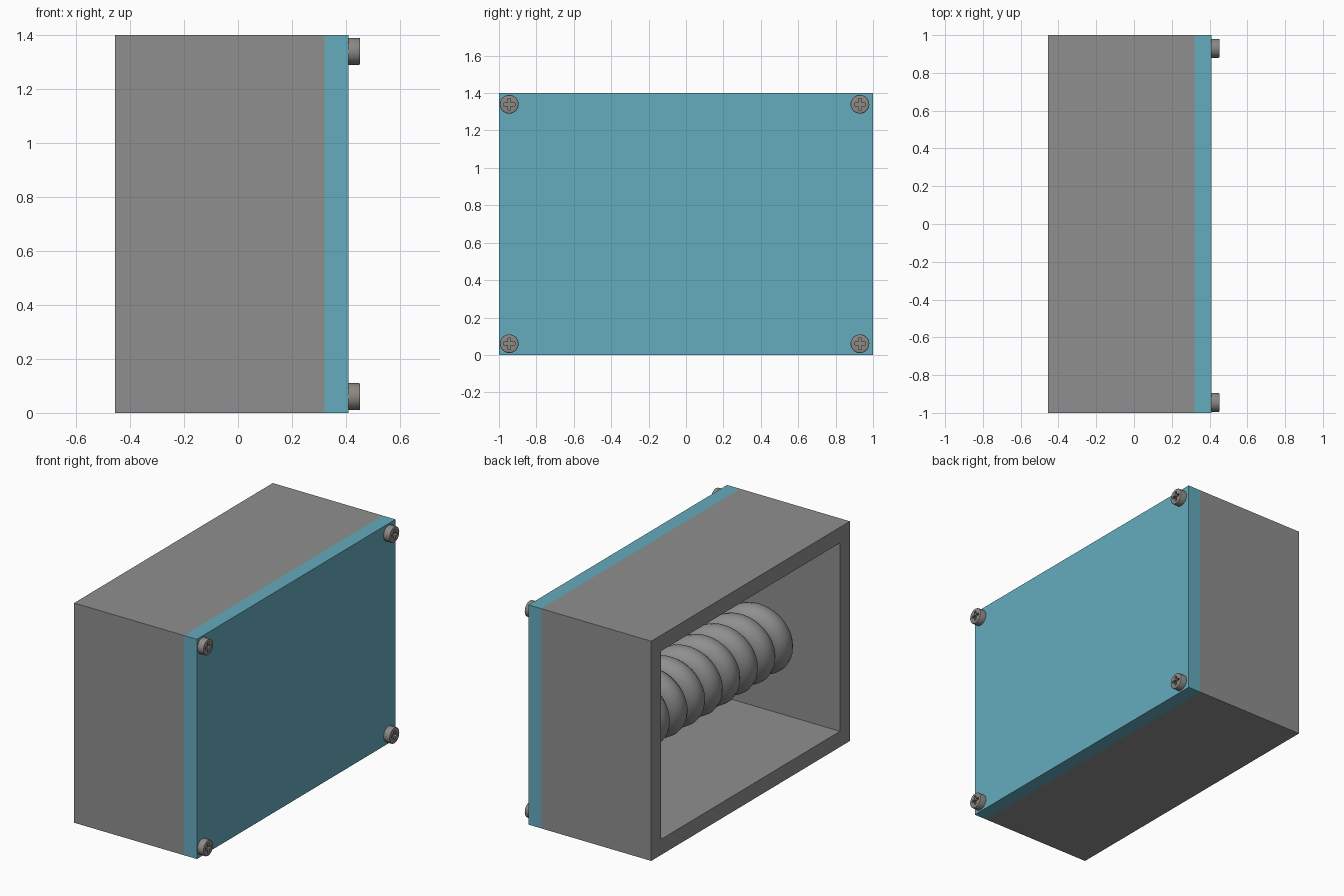
import bpy, bmesh
from math import pi, cos, sin, radians
from mathutils import Matrix, Vector

old = bpy.data.objects.get("Cube")
if old:
    bpy.data.objects.remove(old, do_unlink=True)


def material(name, rgb):
    m = bpy.data.materials.new(name)
    m.use_nodes = True
    m.diffuse_color = (*rgb, 1)
    m.node_tree.nodes["Principled BSDF"].inputs["Base Color"].default_value = (*rgb, 1)
    return m


grey = material("casing grey", (0.275, 0.275, 0.275))
teal = material("panel teal", (0.13, 0.407, 0.515))
steel = material("screw steel", (0.265, 0.25, 0.235))


def new_object(name, bm, mat):
    bmesh.ops.recalc_face_normals(bm, faces=bm.faces)
    mesh = bpy.data.meshes.new(name)
    bm.to_mesh(mesh)
    bm.free()
    mesh.materials.append(mat)
    ob = bpy.data.objects.new(name, mesh)
    bpy.context.collection.objects.link(ob)
    return ob


def box(name, low, high, mat):
    low, high = Vector(low), Vector(high)
    bm = bmesh.new()
    bmesh.ops.create_cube(bm, size=1, matrix=Matrix.Translation((low + high) / 2)
                          @ Matrix.Diagonal((*(high - low), 1)))
    return new_object(name, bm, mat)


def select_only(ob):
    bpy.ops.object.select_all(action='DESELECT')
    ob.select_set(True)
    bpy.context.view_layer.objects.active = ob


HEIGHT, WALL = 1.4, 0.1
BACK, SEAM, FACE = -0.455, 0.32, 0.41

# Casing: rectangular sleeve, open on the -x side
bm = bmesh.new()


def ring(x, inset):
    y, low, high = 1 - inset, inset, HEIGHT - inset
    return [bm.verts.new((x, *p)) for p in ((-y, low), (y, low), (y, high), (-y, high))]


loops = [ring(BACK, 0), ring(SEAM, 0), ring(SEAM, WALL), ring(BACK, WALL)]
for i, a in enumerate(loops):
    b = loops[(i + 1) % 4]
    for k in range(4):
        n = (k + 1) % 4
        bm.faces.new((a[k], a[n], b[n], b[k]))
new_object("casing", bm, grey)

# Cover panel closing the +x side
box("cover_panel", (SEAM, -1, 0), (FACE, 1, HEIGHT), teal)

# Coil: helix of round wire along y in the middle of the casing
TURNS, STEPS, RADIUS, WIRE, HALF = 8, 40, 0.145, 0.088, 0.708
curve = bpy.data.curves.new("coil", 'CURVE')
curve.dimensions = '3D'
curve.bevel_depth = WIRE
curve.bevel_resolution = 6
curve.use_fill_caps = True
spline = curve.splines.new('POLY')
spline.points.add(TURNS * STEPS)
for i, p in enumerate(spline.points):
    t = i / STEPS
    a = 2 * pi * t
    p.co = ((BACK + SEAM) / 2 + RADIUS * cos(a), HALF - 2 * HALF * t / TURNS,
            HEIGHT / 2 + RADIUS * sin(a), 1)
curve.materials.append(grey)
coil = bpy.data.objects.new("coil", curve)
bpy.context.collection.objects.link(coil)
select_only(coil)
bpy.ops.object.convert(target='MESH')
bpy.ops.object.shade_smooth_by_angle(angle=radians(50))


# Screws: round heads with a cross-shaped recess
def screw(name, y, z):
    bm = bmesh.new()
    depth = 0.043
    bmesh.ops.create_cone(bm, cap_ends=True, segments=32, radius1=0.05, radius2=0.05, depth=depth,
                          matrix=Matrix.Translation((FACE + depth / 2, y, z))
                          @ Matrix.Rotation(pi / 2, 4, 'Y'))
    rim = [e for e in bm.edges if all(v.co.x > FACE + depth / 2 for v in e.verts)]
    bmesh.ops.bevel(bm, geom=rim, offset=0.005, segments=2, affect='EDGES', profile=0.5)
    head = new_object(name, bm, steel)
    select_only(head)
    for dy, dz in ((0.03, 0.008), (0.008, 0.03)):
        cutter = box("slot_cutter", (FACE + 0.023, y - dy, z - dz), (FACE + 0.1, y + dy, z + dz), steel)
        cutter.hide_render = True
        cut = head.modifiers.new("slot", 'BOOLEAN')
        cut.operation = 'DIFFERENCE'
        cut.solver = 'EXACT'
        cut.object = cutter
        bpy.ops.object.modifier_apply(modifier=cut.name)
        bpy.data.objects.remove(cutter, do_unlink=True)
    bpy.ops.object.shade_smooth_by_angle(angle=radians(35))


for side, y in (("front", -0.945), ("back", 0.93)):
    for level, z in (("lower", 0.06), ("upper", HEIGHT - 0.06)):
        screw(f"{level}_{side}_screw", y, z)
